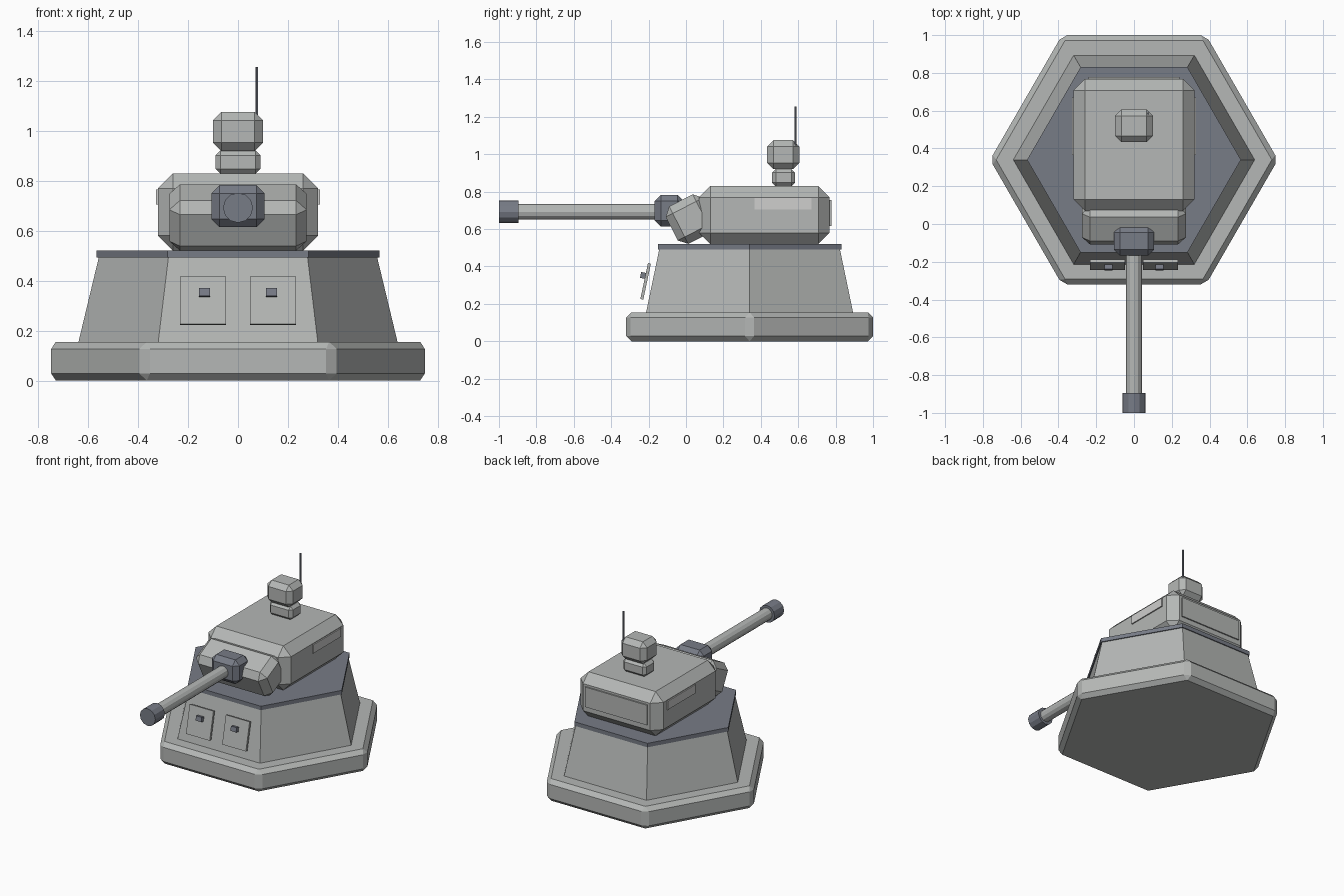
import bpy, bmesh, math
from mathutils import Matrix, Vector

if "Cube" in bpy.data.objects:
    bpy.data.objects.remove(bpy.data.objects["Cube"])


def material(name, rgb):
    m = bpy.data.materials.new(name)
    m.diffuse_color = (*rgb, 1)
    m.use_nodes = True
    m.node_tree.nodes["Principled BSDF"].inputs["Base Color"].default_value = m.diffuse_color
    return m


GREY = material("armour grey", (0.46, 0.475, 0.465))
LIGHT = material("light grey", (0.62, 0.62, 0.61))
DARK = material("blue grey", (0.185, 0.2, 0.24))
CY = 0.34  # centre of the hexagonal base


def finish(bm, name, mat, bevel=0.0, matrix=None):
    if bevel:
        bmesh.ops.bevel(bm, geom=list(bm.edges), offset=bevel, segments=1,
                        profile=0.5, affect='EDGES')
    if matrix:
        bm.transform(matrix)
    bmesh.ops.recalc_face_normals(bm, faces=bm.faces)
    me = bpy.data.meshes.new(name)
    bm.to_mesh(me)
    bm.free()
    me.materials.append(mat)
    ob = bpy.data.objects.new(name, me)
    bpy.context.collection.objects.link(ob)
    return ob


def box(name, lo, hi, mat, bevel=0.0, tilt=0.0):
    """Box between two corners, chamfered, then tilted about its own x axis."""
    lo, hi = Vector(lo), Vector(hi)
    bm = bmesh.new()
    bmesh.ops.create_cube(bm, size=1)
    bm.transform(Matrix.Diagonal((*(hi - lo), 1)))
    place = Matrix.Translation((lo + hi) / 2) @ Matrix.Rotation(math.radians(tilt), 4, 'X')
    return finish(bm, name, mat, bevel, place)


def hexagon(name, r0, r1, z0, z1, mat, bevel=0.0):
    """Six-sided frustum with corners pointing along x."""
    bm = bmesh.new()
    rings = [[bm.verts.new((r * math.cos(i * math.pi / 3),
                            CY + r * math.sin(i * math.pi / 3), z)) for i in range(6)]
             for r, z in ((r0, z0), (r1, z1))]
    for ring in rings:
        bm.faces.new(ring)
    for i in range(6):
        j = (i + 1) % 6
        bm.faces.new((rings[0][i], rings[0][j], rings[1][j], rings[1][i]))
    return finish(bm, name, mat, bevel)


def rod(name, a, b, r, sides, mat):
    """Straight round bar from a to b."""
    a, b = Vector(a), Vector(b)
    bm = bmesh.new()
    bmesh.ops.create_cone(bm, cap_ends=True, segments=sides, radius1=r, radius2=r,
                          depth=(b - a).length)
    rot = (b - a).to_track_quat('Z', 'Y').to_matrix().to_4x4()
    return finish(bm, name, mat, 0, Matrix.Translation((a + b) / 2) @ rot)


# Hexagonal bunker
hexagon("foundation", 0.762, 0.762, 0, 0.155, GREY, 0.028)
hexagon("bunker_wall", 0.64, 0.557, 0.15, 0.495, GREY)
hexagon("roof_plate", 0.566, 0.566, 0.492, 0.52, DARK)

# Front hatches with handles, leaning with the wall
for side, x in (("left", -0.14), ("right", 0.14)):
    box(side + "_hatch", (x - 0.092, -0.224, 0.222), (x + 0.092, -0.208, 0.418), GREY, 0, -12)
    hx = x - 0.005 * (1 if x > 0 else -1)
    box(side + "_hatch_handle", (hx - 0.022, -0.243, 0.336), (hx + 0.022, -0.215, 0.368), DARK, 0, -12)

# Turret with side and rear plates
box("turret", (-0.32, 0.07, 0.52), (0.32, 0.768, 0.83), GREY, 0.06)
for side, s in (("left", -1), ("right", 1)):
    xs = sorted((s * 0.315, s * 0.328))
    box(side + "_turret_plate", (xs[0], 0.365, 0.705), (xs[1], 0.67, 0.765), LIGHT)
box("rear_plate", (-0.24, 0.76, 0.615), (0.24, 0.777, 0.755), GREY)

# Tilted mantlet and gun
box("mantlet", (-0.275, -0.0885, 0.5405), (0.275, 0.1365, 0.7655), GREY, 0.042, 27)
box("gun_collar", (-0.107, -0.168, 0.614), (0.107, -0.012, 0.783), DARK, 0.033)
rod("barrel", (0, -0.92, 0.692), (0, -0.08, 0.692), 0.042, 12, GREY)
rod("muzzle", (0, -1.0, 0.692), (0, -0.895, 0.692), 0.06, 12, DARK)

# Sensor on the turret roof
box("sensor_neck", (-0.09, 0.46, 0.828), (0.09, 0.583, 0.922), GREY, 0.02)
box("sensor_head", (-0.1, 0.434, 0.92), (0.1, 0.606, 1.075), GREY, 0.033)
rod("antenna", (0.075, 0.585, 1.04), (0.075, 0.585, 1.256), 0.006, 6, DARK)
